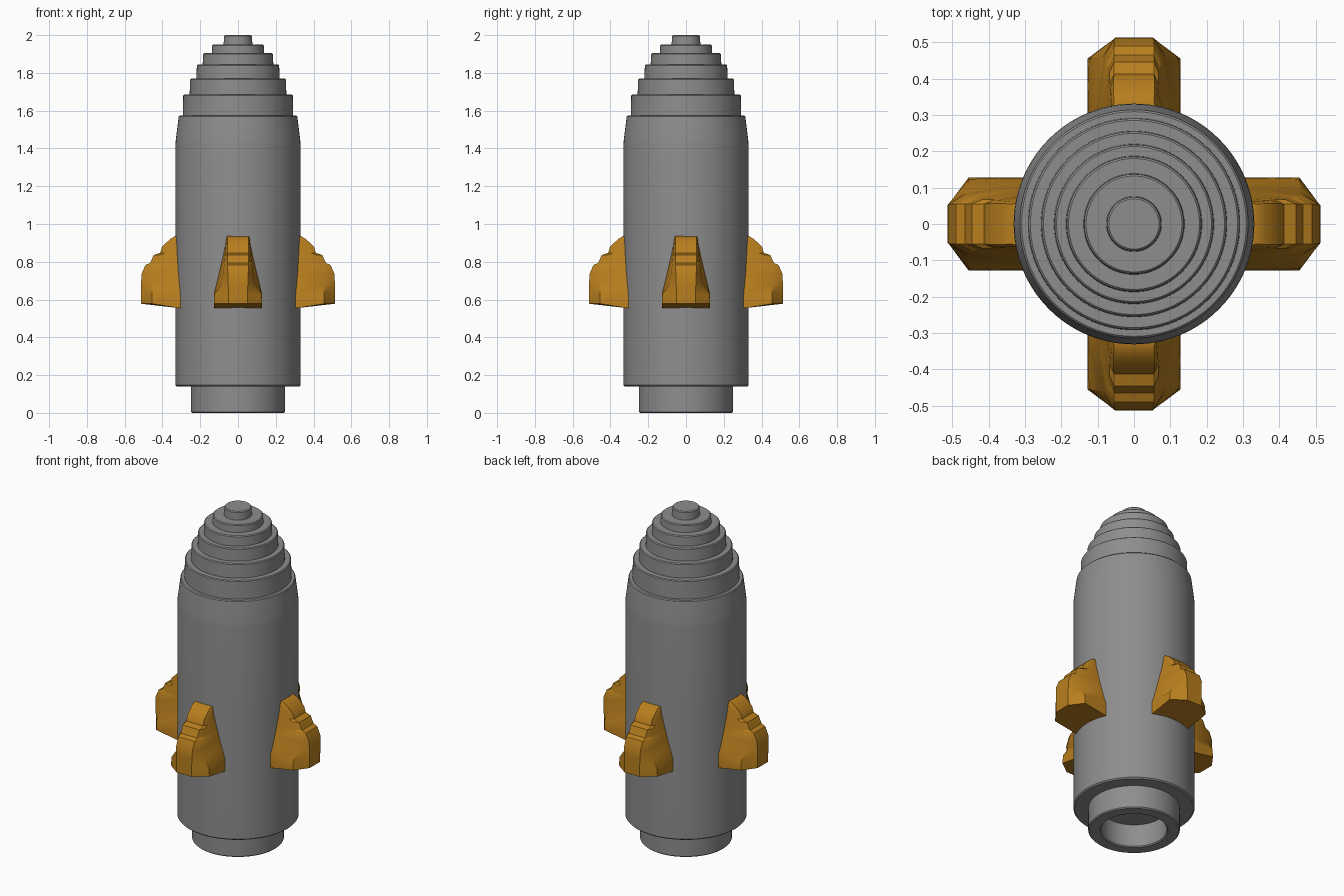
import bpy, bmesh, math

if "Cube" in bpy.data.objects:
    bpy.data.objects.remove(bpy.data.objects["Cube"])

def material(name, col):
    m = bpy.data.materials.new(name)
    m.diffuse_color = (*col, 1)
    m.use_nodes = True
    m.node_tree.nodes["Principled BSDF"].inputs["Base Color"].default_value = m.diffuse_color
    return m

grey = material("hull grey", (0.27, 0.27, 0.27))
orange = material("fin orange", (0.48, 0.21, 0.013))

def finish(name, bm, mat, angle):
    bmesh.ops.recalc_face_normals(bm, faces=bm.faces)
    me = bpy.data.meshes.new(name)
    bm.to_mesh(me)
    bm.free()
    me.materials.append(mat)
    ob = bpy.data.objects.new(name, me)
    bpy.context.collection.objects.link(ob)
    bpy.ops.object.select_all(action='DESELECT')
    ob.select_set(True)
    bpy.context.view_layer.objects.active = ob
    bpy.ops.object.shade_smooth_by_angle(angle=math.radians(angle))
    return ob

def loft(bm, rings):
    # bridge consecutive rings of points, then cap both ends
    vs = [[bm.verts.new(p) for p in r] for r in rings]
    n = len(vs[0])
    for a, b in zip(vs, vs[1:]):
        for i in range(n):
            j = (i + 1) % n
            bm.faces.new((a[i], a[j], b[j], b[i]))
    bm.faces.new(vs[0])
    bm.faces.new(vs[-1])

def circle(r, z, n=96):
    return [(r * math.cos(2 * math.pi * i / n), r * math.sin(2 * math.pi * i / n), z)
            for i in range(n)]

# Hull: hollow nozzle, cylinder and stepped nose in one lathe profile
profile = [(0.18, 0.14), (0.18, 0.006), (0.186, 0), (0.244, 0), (0.25, 0.006),
           (0.25, 0.14), (0.324, 0.14), (0.331, 0.147), (0.331, 1.42),
           (0.329, 1.45), (0.314, 1.57), (0.309, 1.575)]
for r, z0, z1 in [(0.29, 1.575, 1.685), (0.254, 1.685, 1.77), (0.218, 1.77, 1.845),
                  (0.185, 1.845, 1.905), (0.137, 1.905, 1.95), (0.074, 1.95, 2.0)]:
    profile += [(r + 0.002, z0), (r, z1 - 0.005), (r - 0.005, z1)]
bm = bmesh.new()
loft(bm, [circle(r, z) for r, z in profile])
finish("rocket_hull", bm, grey, 35)

# Fins: sections (z at tip, z at root, root half width, shoulder half width,
# shoulder reach, tip half width, tip reach)
sections = [(0.578, 0.555, 0.128, 0.128, 0.455, 0.05, 0.513),
            (0.63, 0.63, 0.127, 0.124, 0.455, 0.05, 0.513),
            (0.68, 0.68, 0.114, 0.088, 0.46, 0.052, 0.513),
            (0.735, 0.735, 0.101, 0.08, 0.465, 0.054, 0.511),
            (0.783, 0.783, 0.09, 0.073, 0.45, 0.055, 0.49),
            (0.794, 0.794, 0.088, 0.072, 0.43, 0.055, 0.465),
            (0.836, 0.836, 0.078, 0.068, 0.415, 0.055, 0.446),
            (0.847, 0.847, 0.076, 0.067, 0.385, 0.055, 0.412),
            (0.88, 0.88, 0.068, 0.065, 0.375, 0.056, 0.402),
            (0.92, 0.92, 0.062, 0.062, 0.345, 0.056, 0.36),
            (0.935, 0.937, 0.058, 0.058, 0.325, 0.055, 0.335)]
ROOT = 0.27
for k, side in enumerate(("right", "back", "left", "front")):
    c, s = math.cos(k * math.pi / 2), math.sin(k * math.pi / 2)
    bm = bmesh.new()
    rings = []
    for zt, zr, wr, ws, rs, wt, rt in sections:
        pts = [(ROOT, -wr, zr), (0.315, -wr, zr), (rs, -ws, zt), (rt, -wt, zt),
               (rt, wt, zt), (rs, ws, zt), (0.315, wr, zr), (ROOT, wr, zr)]
        rings.append([(x * c - y * s, x * s + y * c, z) for x, y, z in pts])
    loft(bm, rings)
    finish(side + "_fin", bm, orange, 30)
